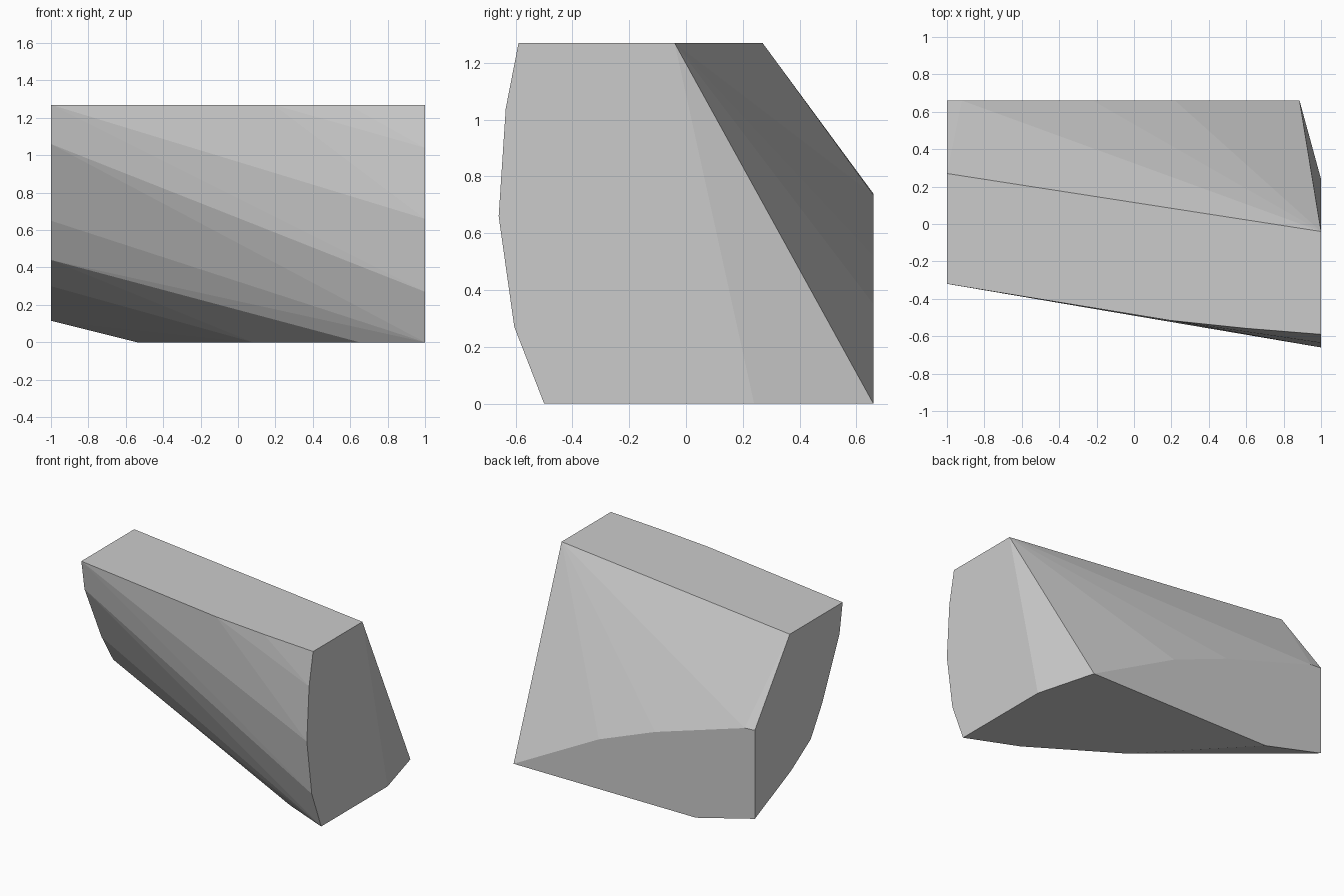
import bpy
import bmesh

cube = bpy.data.objects.get("Cube")
if cube:
    bpy.data.objects.remove(cube, do_unlink=True)

TOP, BACK = 1.27, 0.66

# Outline of each end as (y, z), running down the front edge
left_end = [(-0.04, TOP), (-0.59, TOP), (-0.635, 1.04), (-0.66, 0.66),
            (-0.605, 0.27), (-0.5, 0), (0.24, 0)]
right_end = [(0.27, TOP), (-0.32, TOP), (-0.285, 1.06), (-0.095, 0.65),
             (0.035, 0.44), (0.255, 0.3), (BACK, 0.115), (BACK, 0.74)]
# Bowed edges: back wall as (x, z), top and base as (x, y)
back_edge = [(-0.92, 0.735), (-0.22, 0.52), (0.22, 0.35), (0.885, 0), (-0.54, 0)]
top_edge = [(0.59, -0.557), (0.19, -0.515)]
base_edge = [(0.65, -0.35), (0.08, 0.01)]

points = [(1, y, z) for y, z in left_end]
points += [(-1, y, z) for y, z in right_end]
points += [(x, BACK, z) for x, z in back_edge]
points += [(x, y, TOP) for x, y in top_edge]
points += [(x, y, 0) for x, y in base_edge]

# Wrap the outlines in one faceted block
bm = bmesh.new()
for p in points:
    bm.verts.new(p)
bmesh.ops.convex_hull(bm, input=bm.verts)
bmesh.ops.dissolve_limit(bm, angle_limit=0.005, verts=bm.verts, edges=bm.edges)
bmesh.ops.recalc_face_normals(bm, faces=bm.faces)
mesh = bpy.data.meshes.new("faceted_block")
bm.to_mesh(mesh)
bm.free()

# Plain grey surface
grey = bpy.data.materials.new("light_grey")
grey.use_nodes = True
colour = (0.6, 0.6, 0.6, 1)
grey.diffuse_color = colour
grey.node_tree.nodes["Principled BSDF"].inputs["Base Color"].default_value = colour
mesh.materials.append(grey)

block = bpy.data.objects.new("faceted_block", mesh)
bpy.context.collection.objects.link(block)
